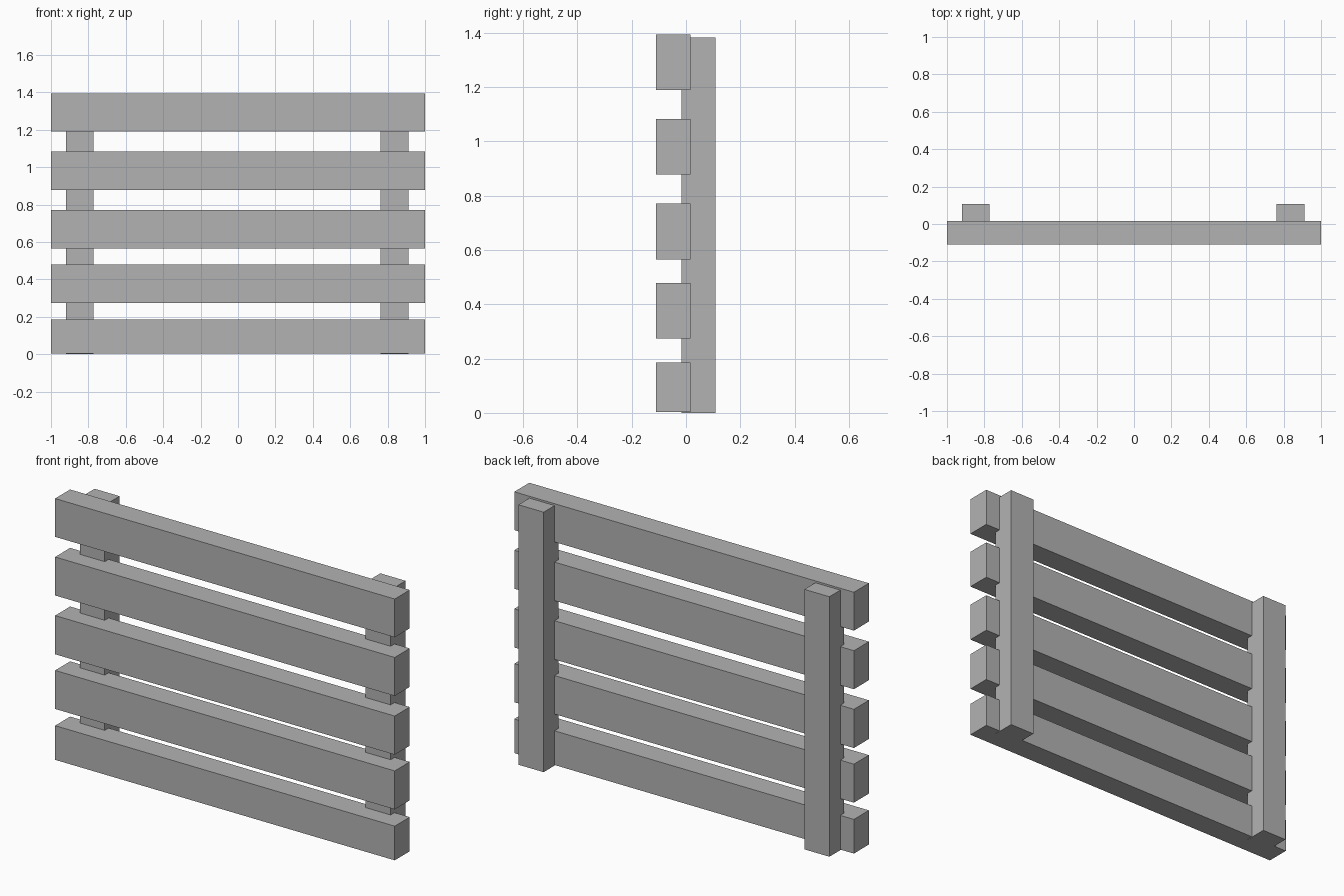
import bpy
import bmesh

if "Cube" in bpy.data.objects:
    bpy.data.objects.remove(bpy.data.objects["Cube"])

# Single grey for the whole fence panel
grey = bpy.data.materials.new("plain grey")
grey.diffuse_color = (0.45, 0.45, 0.45, 1.0)
grey.use_nodes = True
grey.node_tree.nodes["Principled BSDF"].inputs["Base Color"].default_value = grey.diffuse_color


def box(name, x0, x1, y0, y1, z0, z1):
    mesh = bpy.data.meshes.new(name)
    bm = bmesh.new()
    bmesh.ops.create_cube(bm, size=1)
    for v in bm.verts:
        v.co.x = x1 if v.co.x > 0 else x0
        v.co.y = y1 if v.co.y > 0 else y0
        v.co.z = z1 if v.co.z > 0 else z0
    bm.to_mesh(mesh)
    bm.free()
    mesh.materials.append(grey)
    obj = bpy.data.objects.new(name, mesh)
    bpy.context.collection.objects.link(obj)


# Horizontal slats, bottom to top
slats = [(0.003, 0.185), (0.274, 0.479), (0.565, 0.771), (0.878, 1.083), (1.19, 1.394)]
for i, (z0, z1) in enumerate(slats):
    box(f"slat_{i + 1}", -1, 1, -0.11, 0.016, z0, z1)

# Upright posts behind the slats
box("post_left", -0.92, -0.773, -0.017, 0.108, 0, 1.384)
box("post_right", 0.763, 0.911, -0.017, 0.108, 0, 1.384)
